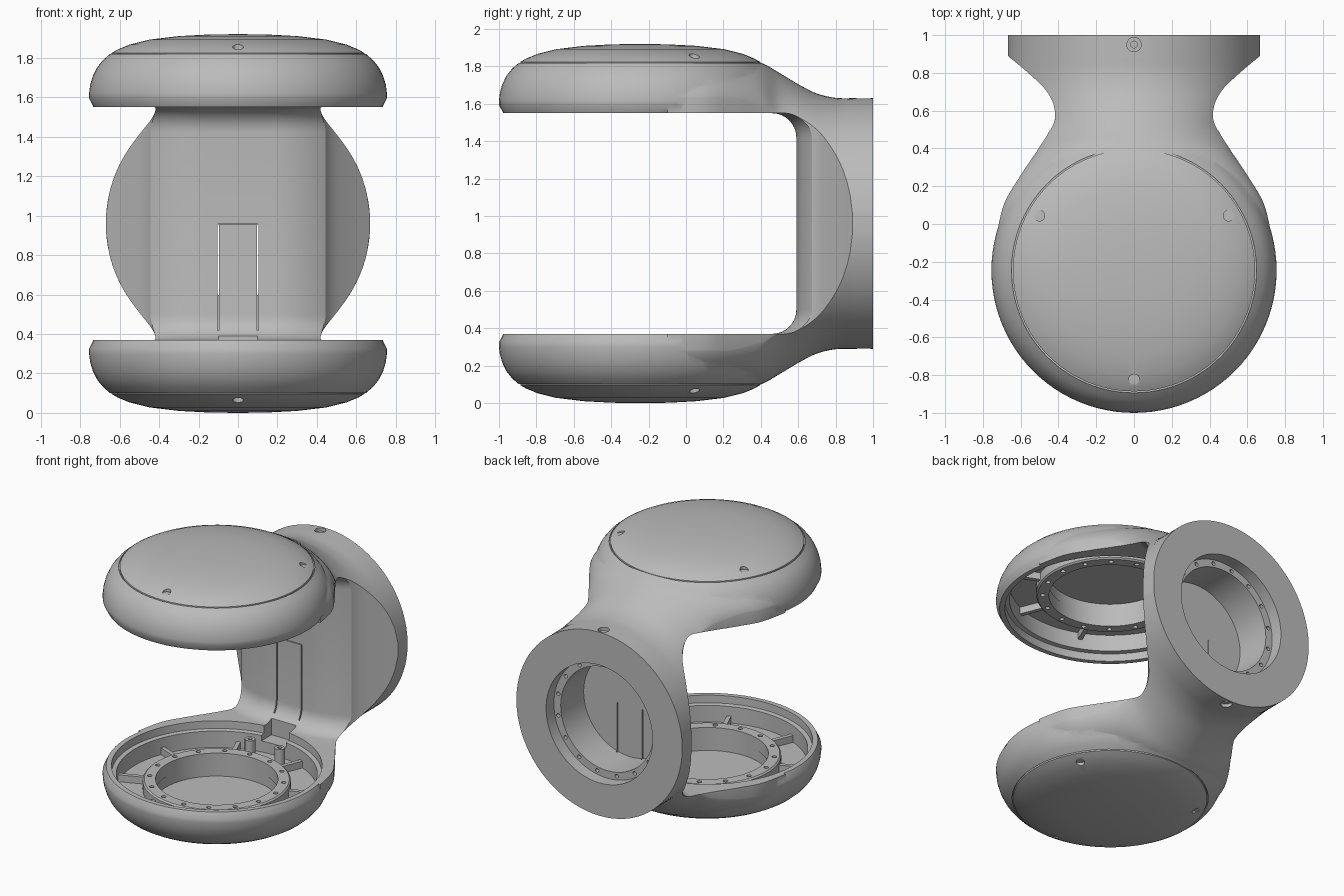
import bpy, bmesh, math
from mathutils import Matrix, Vector

cube = bpy.data.objects.get("Cube")
if cube:
    bpy.data.objects.remove(cube, do_unlink=True)

MID = 0.96       # height of the plane of symmetry
POD_Y = -0.245   # pod axis
grey = bpy.data.materials.new("light_grey")
grey.use_nodes = True
grey.diffuse_color = (0.5, 0.5, 0.5, 1)
grey.node_tree.nodes["Principled BSDF"].inputs["Base Color"].default_value = (0.5, 0.5, 0.5, 1)


def finish(name, bm):
    bmesh.ops.remove_doubles(bm, verts=bm.verts, dist=1e-5)
    bmesh.ops.recalc_face_normals(bm, faces=bm.faces)
    mesh = bpy.data.meshes.new(name)
    bm.to_mesh(mesh)
    bm.free()
    mesh.materials.append(grey)
    ob = bpy.data.objects.new(name, mesh)
    bpy.context.collection.objects.link(ob)
    return ob


def loft(name, rings):
    bm = bmesh.new()
    rows = [[bm.verts.new(p) for p in ring] for ring in rings]
    n = len(rows[0])
    for a, b in zip(rows, rows[1:]):
        for i in range(n):
            j = (i + 1) % n
            bm.faces.new((a[i], a[j], b[j], b[i]))
    bm.faces.new(rows[0])
    bm.faces.new(rows[-1])
    return finish(name, bm)


def lathe(name, profile, side, steps=96):
    """Revolve (radius, distance from mid plane) about the pod axis."""
    bm = bmesh.new()
    verts = [bm.verts.new((r, POD_Y, MID + side * d)) for r, d in profile]
    edges = [bm.edges.new(pair) for pair in zip(verts, verts[1:] + verts[:1])]
    bmesh.ops.spin(bm, geom=verts + edges, cent=(0, POD_Y, 0), axis=(0, 0, 1),
                   angle=math.tau, steps=steps)
    bmesh.ops.dissolve_degenerate(bm, dist=1e-6, edges=bm.edges)
    return finish(name, bm)


def rod(name, centre, radius, depth, axis="Z", segs=24):
    bm = bmesh.new()
    turn = Matrix.Rotation(math.pi / 2, 4, "X") if axis == "Y" else Matrix()
    bmesh.ops.create_cone(bm, cap_ends=True, segments=segs, radius1=radius, radius2=radius,
                          depth=depth, matrix=Matrix.Translation(centre) @ turn)
    return finish(name, bm)


def box(name, centre, size, turn=0):
    bm = bmesh.new()
    bmesh.ops.create_cube(bm, size=1, matrix=Matrix.Translation(centre)
                          @ Matrix.Rotation(turn, 4, "Z") @ Matrix.Diagonal((*size, 1)))
    return finish(name, bm)


def combine(target, tool, operation="DIFFERENCE"):
    mod = target.modifiers.new("cut", "BOOLEAN")
    mod.operation, mod.solver, mod.object = operation, "EXACT", tool
    bpy.context.view_layer.objects.active = target
    bpy.ops.object.modifier_apply(modifier=mod.name)
    bpy.data.objects.remove(tool, do_unlink=True)


def around(count, radius, start=0.0):
    for i in range(count):
        a = start + math.tau * i / count
        yield a, radius * math.cos(a), radius * math.sin(a)


# Neck: y, half width, half height, arc half width, arc base
STATIONS = [(-0.1, .735, .95, .74, .64), (0.1, .69, .935, .695, .64), (0.25, .605, .9, .61, .64),
            (0.4, .505, .86, .51, .6), (0.5, .445, .805, .5, .4), (0.6, .42, .745, .57, .2),
            (0.7, .46, .695, .64, .06), (0.8, .56, .672, .67, 0), (0.89, .668, .67, .67, 0)]


def spline(rows, per=5):
    vs = [Vector(r) for r in rows]
    for i in range(len(vs) - 1):
        p0, p1, p2, p3 = vs[max(i - 1, 0)], vs[i], vs[i + 1], vs[min(i + 2, len(vs) - 1)]
        for k in range(per):
            t = k / per
            yield (p1 * 2 + (p2 - p0) * t + (p0 * 2 - p1 * 5 + p2 * 4 - p3) * t * t
                   + (p1 * 3 - p0 - p2 * 3 + p3) * t ** 3) / 2
    yield vs[-1]


def section(y, w, h, a, base, n=40):
    top = []
    for i in range(n + 1):
        x = -w * math.cos(math.pi * i / n)
        top.append((x, y, base + (h - base) * math.sqrt(max(0, 1 - (x / a) ** 2))))
    return [(x, y, MID + z) for x, y, z in top] + [(x, y, MID - z) for x, y, z in reversed(top)]


Vector5 = [section(*row) for row in spline(STATIONS)]
body = loft("bracket_body", Vector5 + [section(1.0, .668, .67, .67, 0)])

# Rounded pods with a fine seam around the lid
POD = [(0, .96), (.15, .958), (.3, .95), (.45, .932), (.55, .907), (.61, .882), (.641, .864),
       (.641, .85), (.649, .85), (.649, .859), (.685, .828), (.715, .79), (.737, .745),
       (.75, .7), (.755, .66), (.755, .635), (.732, .59), (0, .59)]
for side in (1, -1):
    combine(body, lathe("pod", POD, side), "UNION")

# Gap between the pods, with a wall that flares out to the flange
gap = []
for i in range(-40, 41):
    x = i * 0.022
    end = 0.59 + 0.29 * (max(abs(x) - 0.18, 0) / 0.49) ** 2
    r, half = 0.13, 0.59
    ring = [(x, -2, MID - half)]
    for sgn in (-1, 1):
        for k in range(9):
            a = math.pi / 2 * (k if sgn < 0 else 8 - k) / 8
            ring.append((x, end - r + r * math.sin(a), MID + sgn * (half - r + r * math.cos(a))))
    gap.append(ring + [(x, -2, MID + half)])
combine(body, loft("gap", gap))

# Pod interiors, lid screw holes and flange screw holes
HOLLOW = [(0, .5), (.7, .5), (.695, .645), (.665, .65), (.665, .77), (.41, .77), (.41, .86), (0, .86)]
for side in (1, -1):
    combine(body, lathe("hollow", HOLLOW, side))
    for a, x, y in around(3, 0.578, -math.pi / 2):
        combine(body, rod("lid_hole", (x, POD_Y + y, MID + side * 0.93), 0.028, 0.09))
    combine(body, rod("flange_counterbore", (0, 0.95, MID + side * 0.67), 0.038, 0.05))
    combine(body, rod("flange_hole", (0, 0.95, MID + side * 0.63), 0.018, 0.12))

# Rear bore with a stepped screw ledge
combine(body, rod("bore_mouth", (0, 0.98, MID), 0.43, 0.14, "Y", 96))
combine(body, rod("bore", (0, 0.845, MID), 0.375, 0.4, "Y", 96))
for a, x, z in around(16, 0.403, 0.2):
    combine(body, rod("ledge_hole", (x, 0.91, MID + z), 0.014, 0.08, "Y", 12))

# Cable panel seams in the wall and the channel into the lower pod
for side in (1, -1):
    combine(body, box("panel_seam", (side * 0.1, 0.61, 0.655), (0.008, 0.1, 0.6)))
combine(body, box("panel_top_seam", (0, 0.585, 0.958), (0.2, 0.03, 0.005)))
combine(body, box("cable_channel", (0, 0.45, 0.34), (0.2, 0.16, 0.14)))

# Motor rings and ribs inside each pod
parts = [body]
for side, label in ((1, "upper"), (-1, "lower")):
    ring = lathe(label + "_motor_ring",
                 [(.405, .69), (.48, .69), (.49, .70), (.49, .78), (.405, .78)], side)
    for a, x, y in around(16, 0.447, 0.1):
        combine(ring, rod("ring_hole", (x, POD_Y + y, MID + side * 0.69), 0.016, 0.06, segs=12))
    parts.append(ring)
    for i, (a, x, y) in enumerate(around(8, 0.578, math.pi / 8)):
        parts.append(box(f"{label}_rib_{i + 1}", (x, POD_Y + y, MID + side * 0.75),
                         (0.19, 0.03, 0.06), a))
for side, label in ((1, "left"), (-1, "right")):
    post = rod(label + "_cable_post", (side * 0.12, 0.31, 0.25), 0.035, 0.14)
    combine(post, rod("post_hole", (side * 0.12, 0.31, 0.31), 0.015, 0.06, segs=12))
    parts.append(post)

for ob in parts:
    bpy.ops.object.select_all(action="DESELECT")
    ob.select_set(True)
    bpy.context.view_layer.objects.active = ob
    bpy.ops.object.shade_smooth_by_angle(angle=math.radians(28))
